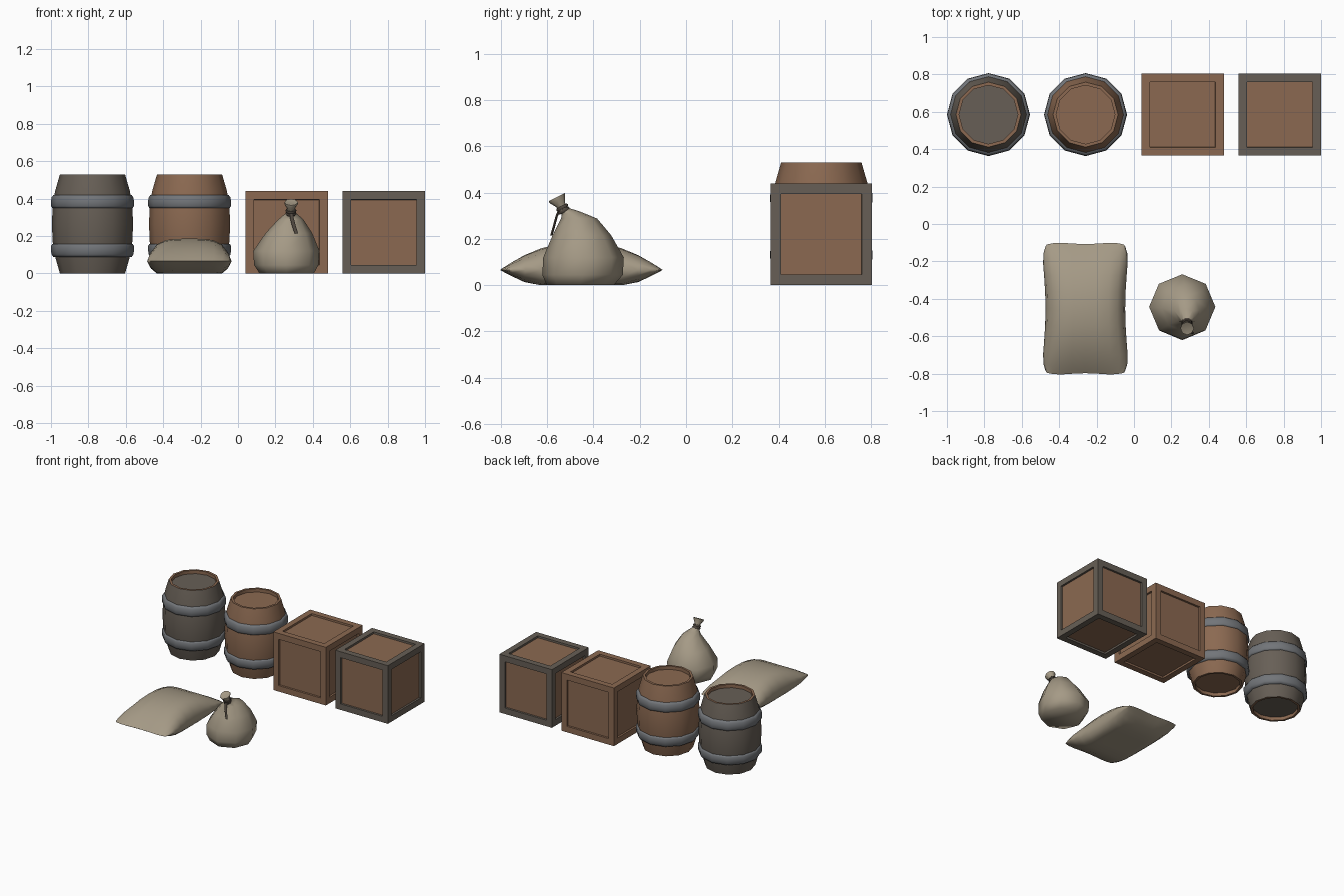
import bpy, bmesh, math

if "Cube" in bpy.data.objects:
    bpy.data.objects.remove(bpy.data.objects["Cube"])


def material(name, srgb):
    m = bpy.data.materials.new(name)
    lin = [((c / 255 + 0.055) / 1.055) ** 2.4 for c in srgb]
    m.diffuse_color = (*lin, 1)
    m.use_nodes = True
    m.node_tree.nodes["Principled BSDF"].inputs["Base Color"].default_value = m.diffuse_color
    return m


BROWN = material("brown wood", (139, 105, 81))
DARK = material("weathered dark wood", (103, 95, 86))
METAL = material("grey iron", (114, 117, 121))
SACK = material("burlap", (165, 154, 134))
CORD = material("dark cord", (78, 70, 62))


def finish(name, bm, mats, angle=40):
    bmesh.ops.recalc_face_normals(bm, faces=bm.faces)
    me = bpy.data.meshes.new(name)
    bm.to_mesh(me)
    bm.free()
    for m in mats:
        me.materials.append(m)
    for p in me.polygons:
        p.use_smooth = True
    me.set_sharp_from_angle(angle=math.radians(angle))
    ob = bpy.data.objects.new(name, me)
    bpy.context.collection.objects.link(ob)
    return ob


def loft(rings, sides, caps=True, closed=False, mat_rule=None):
    """Rings are (cx, cy, z, rx, ry, tilt); tilt raises z with y offset."""
    bm = bmesh.new()
    loops = []
    for cx, cy, z, rx, ry, tilt in rings:
        loop = []
        for i in range(sides):
            a = 2 * math.pi * i / sides
            dy = ry * math.sin(a)
            loop.append(bm.verts.new((cx + rx * math.cos(a), cy + dy, z + tilt * dy)))
        loops.append(loop)
    n = len(loops)
    for k in range(n if closed else n - 1):
        lo, hi = loops[k], loops[(k + 1) % n]
        for i in range(sides):
            j = (i + 1) % sides
            f = bm.faces.new((lo[i], lo[j], hi[j], hi[i]))
            if mat_rule:
                f.material_index = mat_rule(k)
    if caps:
        bm.faces.new(loops[0][::-1])
        bm.faces.new(loops[-1])
    return bm


# Barrels: staved body with recessed ends, brown rims and two hoops
def barrel(name, x, wood):
    y, h = 0.585, 0.53
    side = [(0.174, 0), (0.200, 0.09), (0.213, 0.17), (0.217, 0.265),
            (0.213, 0.36), (0.200, 0.44), (0.174, h)]
    prof = [(0.157, 0.025), (0.157, 0)] + side + [(0.157, h), (0.157, h - 0.025)]
    rims = {0, 1, len(prof) - 3, len(prof) - 2}
    bm = loft([(x, y, z, r, r, 0) for r, z in prof], 12,
              mat_rule=lambda k: 1 if k in rims else 0)
    finish(name + "_body", bm, [wood, BROWN])
    for label, flip in (("lower", False), ("upper", True)):
        hoop = [(0.192, 0.088), (0.209, 0.088), (0.219, 0.102), (0.222, 0.125),
                (0.221, 0.148), (0.215, 0.158), (0.200, 0.158)]
        rings = [(x, y, 0.508 - z if flip else z, r, r, 0) for r, z in hoop]
        finish(f"{name}_{label}_hoop", loft(rings, 12, caps=False, closed=True), [METAL], 60)


barrel("dark_barrel", -0.778, DARK)
barrel("brown_barrel", -0.259, BROWN)


# Crates: cubes with a sunken panel on every face
def crate(name, x, frame):
    bm = bmesh.new()
    bmesh.ops.create_cube(bm, size=0.44)
    bmesh.ops.translate(bm, verts=bm.verts, vec=(x, 0.585, 0.22))
    panels = list(bm.faces)
    bmesh.ops.inset_individual(bm, faces=panels, thickness=0.064, depth=0)
    bmesh.ops.inset_individual(bm, faces=panels, thickness=0.001, depth=-0.014)
    for f in panels:
        f.material_index = 1
    finish(name, bm, [frame, BROWN], 20)


crate("brown_crate", 0.26, BROWN)
crate("dark_framed_crate", 0.779, DARK)


# Lying sack: two bulging sheets sharing one seam outline
def lying_sack():
    bm = bmesh.new()
    nu, nv = 10, 12

    def point(i, j, top):
        u, v = 2 * i / nu - 1, 2 * j / nv - 1
        u, v = math.sin(u * math.pi / 2), math.sin(v * math.pi / 2)
        x = u * (0.213 + 0.03 * v ** 2 - 0.036 * v ** 8)
        y = v * (0.345 + 0.03 * u ** 2 - 0.033 * u ** 4)
        f = max(0, 1 - u ** 4) ** 0.5 * (1 - abs(v) ** 2.2)
        z = 0.066 + 0.12 * f if top else 0.066 - 0.066 * min(1, 1.5 * f)
        return bm.verts.new((-0.26 + x, -0.4525 + y, z))

    for top in (True, False):
        g = [[point(i, j, top) for j in range(nv + 1)] for i in range(nu + 1)]
        for i in range(nu):
            for j in range(nv):
                bm.faces.new((g[i][j], g[i + 1][j], g[i + 1][j + 1], g[i][j + 1]))
    bmesh.ops.remove_doubles(bm, verts=bm.verts, dist=0.0005)
    finish("lying_sack", bm, [SACK], 100)


lying_sack()

# Tied sack: eight-sided bag leaning into a pinched neck with flared top
bag = [(0.26, -0.457, 0, 0.145, 0.145, 0), (0.258, -0.447, 0.045, 0.172, 0.174, 0),
       (0.258, -0.443, 0.12, 0.177, 0.174, 0), (0.272, -0.45, 0.215, 0.125, 0.127, 0),
       (0.282, -0.462, 0.288, 0.068, 0.078, 0), (0.283, -0.495, 0.312, 0.04, 0.042, 0.1),
       (0.283, -0.53, 0.325, 0.02, 0.02, 0.5), (0.283, -0.542, 0.347, 0.021, 0.019, 0.5),
       (0.284, -0.556, 0.372, 0.036, 0.034, 0.5), (0.284, -0.558, 0.381, 0.036, 0.035, 0.5),
       (0.284, -0.557, 0.378, 0.022, 0.02, 0.5)]
finish("tied_sack", loft(bag, 8), [SACK], 75)

# Cord wound around the neck, with a hanging end
for n, (cy, cz) in enumerate(((-0.528, 0.322), (-0.535, 0.336))):
    bpy.ops.mesh.primitive_torus_add(major_segments=10, minor_segments=6, major_radius=0.022,
                                     minor_radius=0.008, location=(0.283, cy, cz),
                                     rotation=(math.radians(28), 0, 0))
    ob = bpy.context.object
    ob.name = f"neck_cord_{n + 1}"
    ob.data.materials.append(CORD)
    bpy.ops.object.shade_smooth_by_angle(angle=math.radians(60))
strand = [(0.285, -0.55, 0.322, 0.008, 0.006, 0), (0.288, -0.56, 0.295, 0.01, 0.006, 0),
          (0.300, -0.572, 0.25, 0.01, 0.006, 0), (0.312, -0.582, 0.215, 0.009, 0.006, 0)]
finish("hanging_cord", loft(strand, 6), [CORD], 60)
